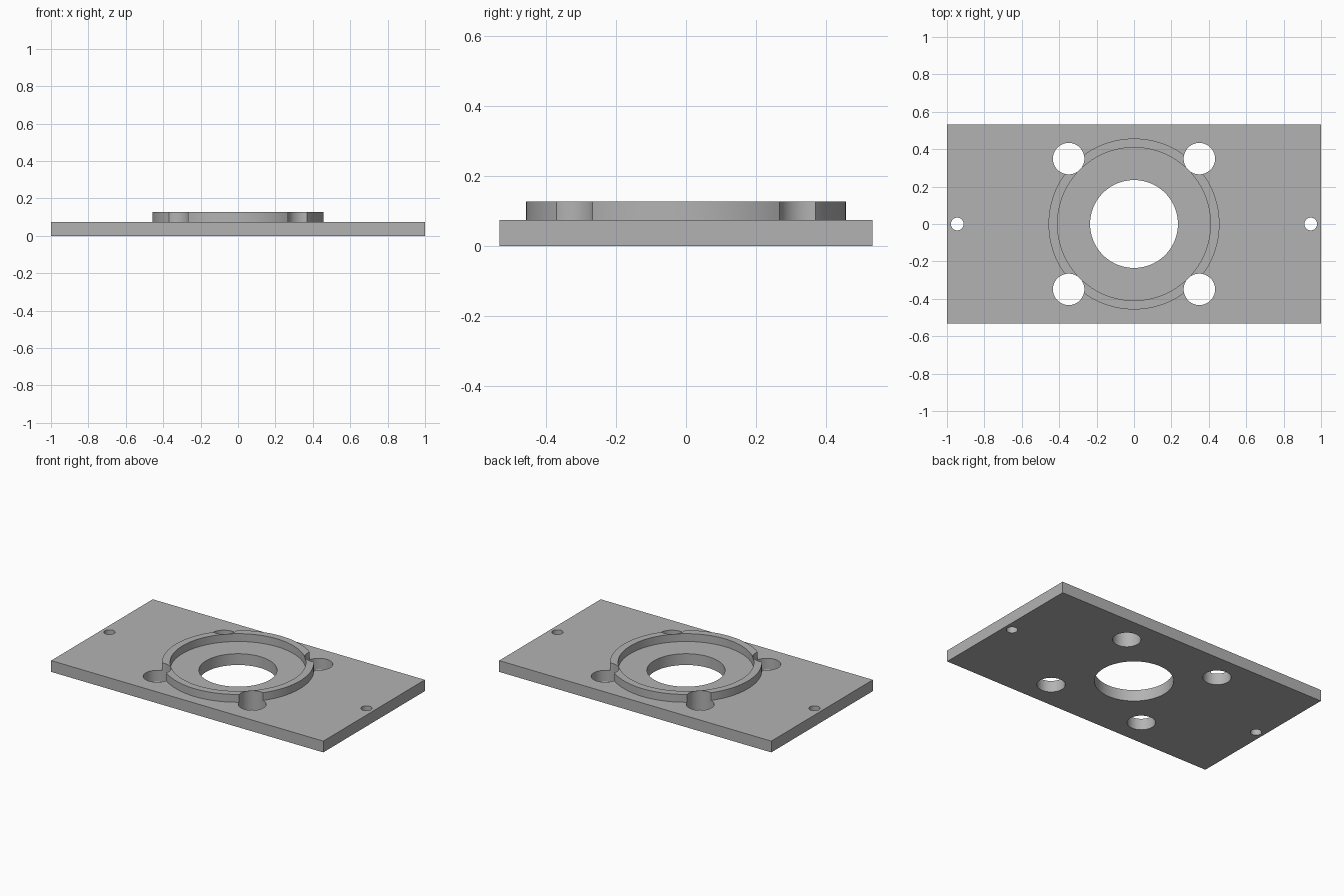
import bpy

if "Cube" in bpy.data.objects:
    bpy.data.objects.remove(bpy.data.objects["Cube"], do_unlink=True)

# Main dimensions
HALF_X, HALF_Y = 1.0, 0.533
PLATE_TOP, RING_TOP = 0.075, 0.127
RING_OUTER, RING_INNER = 0.457, 0.409
BORE = 0.235
BOLT_POS, BOLT_R = 0.3495, 0.084
PIN_POS, PIN_R = 0.945, 0.034


def cylinder(name, radius, z0, z1, x=0, y=0, sides=96):
    bpy.ops.mesh.primitive_cylinder_add(vertices=sides, radius=radius, depth=z1 - z0,
                                        location=(x, y, (z0 + z1) / 2))
    obj = bpy.context.object
    obj.name = name
    obj.hide_render = True
    return obj


def combine(target, tool, operation):
    mod = target.modifiers.new(tool.name, "BOOLEAN")
    mod.operation, mod.solver, mod.object = operation, "EXACT", tool
    bpy.ops.object.select_all(action="DESELECT")
    bpy.context.view_layer.objects.active = target
    target.select_set(True)
    bpy.ops.object.modifier_apply(modifier=mod.name)
    bpy.data.objects.remove(tool, do_unlink=True)


# Rectangular base plate
bpy.ops.mesh.primitive_cube_add(size=1, location=(0, 0, PLATE_TOP / 2))
plate = bpy.context.object
plate.name = "mounting_plate"
plate.scale = (2 * HALF_X, 2 * HALF_Y, PLATE_TOP)
bpy.ops.object.transform_apply(location=True, rotation=False, scale=True)

# Raised locating ring: a boss with a pocket down to the plate surface
combine(plate, cylinder("ring_boss", RING_OUTER, PLATE_TOP / 2, RING_TOP, sides=128), "UNION")
combine(plate, cylinder("ring_pocket", RING_INNER, PLATE_TOP, 0.3, sides=128), "DIFFERENCE")

# Through holes: centre bore, four bolt holes, two pin holes
combine(plate, cylinder("centre_bore", BORE, -0.1, 0.3), "DIFFERENCE")
for sx in (-1, 1):
    for sy in (-1, 1):
        hole = cylinder("bolt_hole", BOLT_R, -0.1, 0.3, sx * BOLT_POS, sy * BOLT_POS, 64)
        combine(plate, hole, "DIFFERENCE")
    combine(plate, cylinder("pin_hole", PIN_R, -0.1, 0.3, sx * PIN_POS, 0, 48), "DIFFERENCE")

# Single grey finish
grey = bpy.data.materials.new("plain_grey")
grey.use_nodes = True
colour = (0.45, 0.45, 0.45, 1)
grey.diffuse_color = colour
grey.node_tree.nodes["Principled BSDF"].inputs["Base Color"].default_value = colour
plate.data.materials.clear()
plate.data.materials.append(grey)
for face in plate.data.polygons:
    face.material_index = 0

bpy.context.view_layer.objects.active = plate
plate.select_set(True)
bpy.ops.object.shade_smooth_by_angle(angle=0.5)
